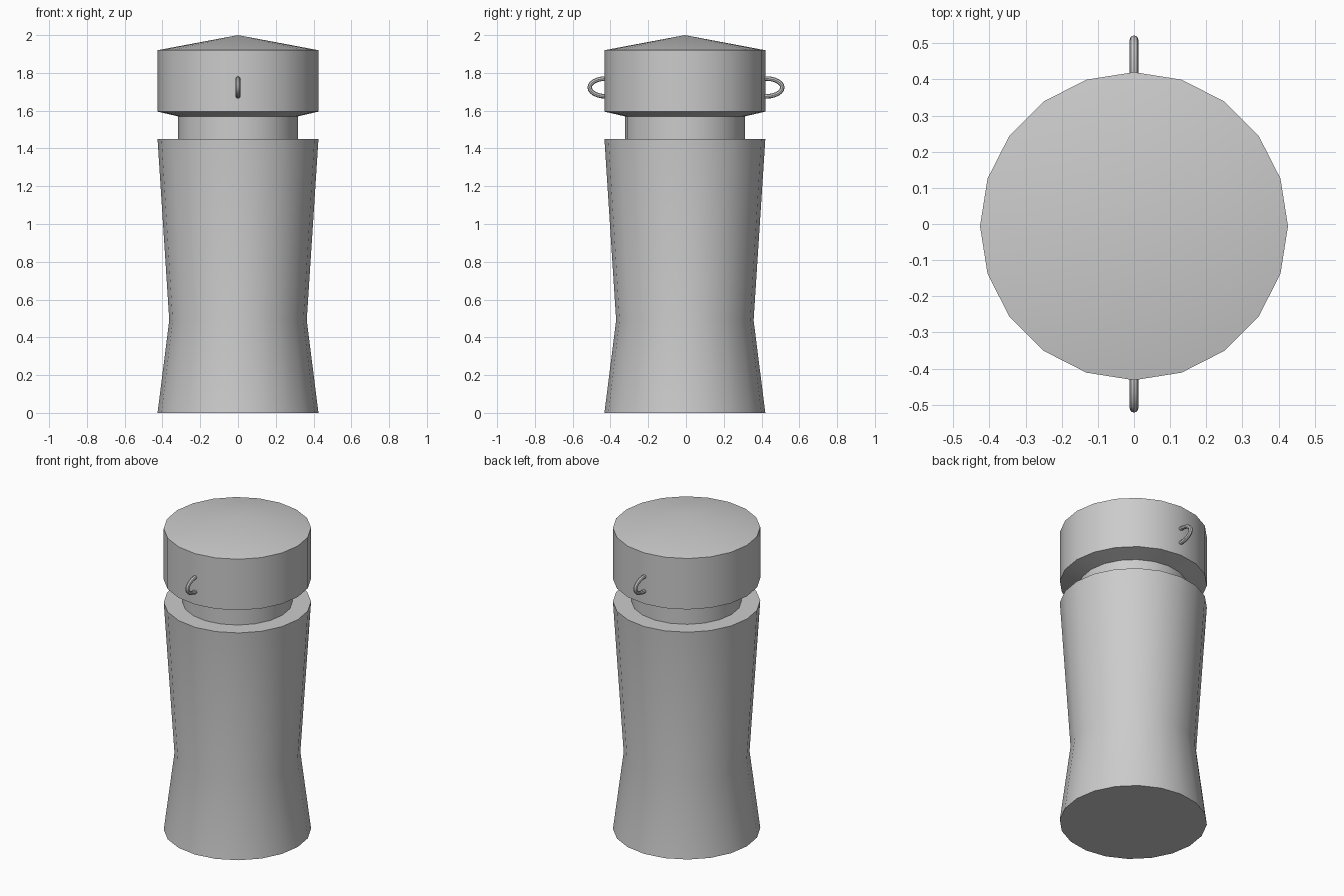
import bpy, bmesh, math

if "Cube" in bpy.data.objects:
    bpy.data.objects.remove(bpy.data.objects["Cube"])

SIDES = 20
CY = -0.006  # slight offset of the turned parts


def finish(name, bm):
    bmesh.ops.recalc_face_normals(bm, faces=bm.faces[:])
    mesh = bpy.data.meshes.new(name)
    bm.to_mesh(mesh)
    bm.free()
    obj = bpy.data.objects.new(name, mesh)
    bpy.context.collection.objects.link(obj)
    bpy.ops.object.select_all(action='DESELECT')
    obj.select_set(True)
    bpy.context.view_layer.objects.active = obj
    bpy.ops.object.shade_smooth_by_angle(angle=math.radians(30))
    return obj


def lathe(name, profile):
    """Turn (radius, z) points about the vertical axis; radius 0 is a tip."""
    bm = bmesh.new()
    rings = []
    for r, z in profile:
        if r == 0:
            rings.append([bm.verts.new((0, CY, z))] * SIDES)
        else:
            rings.append([bm.verts.new((r * math.cos(2 * math.pi * i / SIDES),
                                        CY + r * math.sin(2 * math.pi * i / SIDES), z))
                          for i in range(SIDES)])
    for a, b in zip(rings, rings[1:]):
        for i in range(SIDES):
            j = (i + 1) % SIDES
            quad = list(dict.fromkeys((a[i], a[j], b[j], b[i])))
            bm.faces.new(quad)
    return finish(name, bm)


def loop_handle(name, y, seg=24, tube=8):
    """Oval wire loop standing in the YZ plane."""
    bm = bmesh.new()
    a, b, t = 0.085, 0.047, 0.012
    rings = []
    for i in range(seg):
        u = 2 * math.pi * i / seg
        n = (math.cos(u) * b, math.sin(u) * a)
        length = math.hypot(*n)
        ring = []
        for k in range(tube):
            v = 2 * math.pi * k / tube
            off = t * math.cos(v) / length
            ring.append(bm.verts.new((t * math.sin(v),
                                      y + a * math.cos(u) + off * n[0],
                                      1.723 + b * math.sin(u) + off * n[1])))
        rings.append(ring)
    for i in range(seg):
        p, q = rings[i], rings[(i + 1) % seg]
        for k in range(tube):
            m = (k + 1) % tube
            bm.faces.new((p[k], p[m], q[m], q[k]))
    return finish(name, bm)


# Waisted body with its shoulder and neck
lathe("body", [(0, 0), (0.426, 0), (0.364, 0.49), (0.426, 1.45),
               (0.318, 1.45), (0.318, 1.57)])

# Cap with bevelled underside and shallow conical top
lathe("cap", [(0.318, 1.57), (0.426, 1.595), (0.426, 1.92), (0, 2.0)])

# Wire loops on the front and back of the cap
for label, side in (("front", -1), ("back", 1)):
    loop_handle(label + "_loop", side * 0.425)
